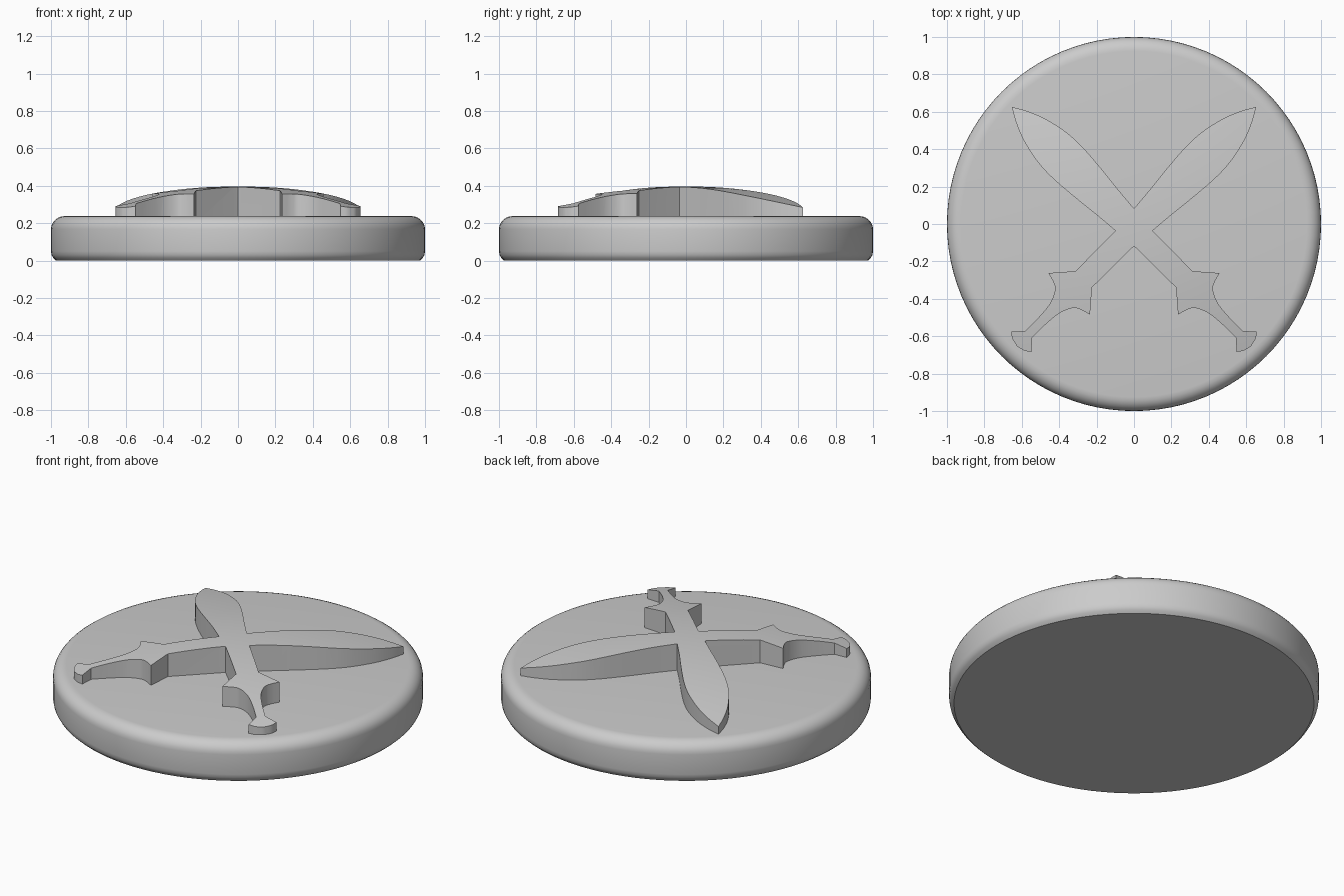
import bpy, bmesh
from math import sin, cos, pi, sqrt, radians
from mathutils import Vector

cube = bpy.data.objects.get("Cube")
if cube:
    bpy.data.objects.remove(cube, do_unlink=True)

# Single matte grey for everything
grey = bpy.data.materials.new("plain grey")
grey.use_nodes = True
grey.diffuse_color = (0.6, 0.6, 0.6, 1)
bsdf = next(n for n in grey.node_tree.nodes if n.type == 'BSDF_PRINCIPLED')
bsdf.inputs["Base Color"].default_value = grey.diffuse_color


def add_object(name, bm):
    bmesh.ops.recalc_face_normals(bm, faces=bm.faces)
    mesh = bpy.data.meshes.new(name)
    bm.to_mesh(mesh)
    bm.free()
    mesh.materials.append(grey)
    obj = bpy.data.objects.new(name, mesh)
    bpy.context.collection.objects.link(obj)
    return obj


def lathe(name, profile, steps=96):
    """Revolve an (r, z) profile that starts and ends on the z axis."""
    bm = bmesh.new()
    verts = [bm.verts.new((r, 0, z)) for r, z in profile]
    edges = [bm.edges.new(pair) for pair in zip(verts, verts[1:])]
    bmesh.ops.spin(bm, geom=verts + edges, cent=(0, 0, 0), axis=(0, 0, 1),
                   angle=2 * pi, steps=steps)
    bmesh.ops.remove_doubles(bm, verts=bm.verts, dist=0.0005)
    return add_object(name, bm)


def smooth_path(points, steps=4):
    """Catmull-Rom curve through the points, corners kept at both ends."""
    p = [Vector(q) for q in points]
    p = [2 * p[0] - p[1]] + p + [2 * p[-1] - p[-2]]
    path = []
    for a, b, c, d in zip(p, p[1:], p[2:], p[3:]):
        for i in range(steps):
            t = i / steps
            path.append(0.5 * (2 * b + (c - a) * t
                               + (2 * a - 5 * b + 4 * c - d) * t * t
                               + (3 * b - a - 3 * c + d) * t ** 3))
    return path + [p[-2]]


def sword(name, side):
    """Straight-walled sword on a diagonal, mirrored across its own axis."""
    blade = smooth_path([(0.923, 0), (0.85, 0.042), (0.75, 0.082), (0.62, 0.11),
                         (0.5, 0.115), (0.35, 0.104), (0.2, 0.088), (0.07, 0.077)])
    guard_base = [Vector((-0.08, 0.064)), Vector((-0.38, 0.062))]
    grip = smooth_path([(-0.49, 0.157), (-0.505, 0.105), (-0.53, 0.067),
                        (-0.6, 0.036), (-0.7, 0.026), (-0.795, 0.025)])
    pommel = smooth_path([(-0.852, 0.076), (-0.874, 0.045), (-0.885, 0)])
    half = blade + guard_base + grip + pommel
    outline = half + [Vector((t, -w)) for t, w in reversed(half[1:-1])]
    bm = bmesh.new()
    k = 1 / sqrt(2)
    face = bm.faces.new([bm.verts.new((side * (t - w) * k, (t + w) * k - 0.027, 0.2))
                         for t, w in outline])
    top = bmesh.ops.extrude_face_region(bm, geom=[face])["geom"]
    bmesh.ops.translate(bm, vec=(0, 0, 0.3),
                        verts=[g for g in top if isinstance(g, bmesh.types.BMVert)])
    return add_object(name, bm)


def combine(obj, other, operation):
    """Apply a boolean and discard the second object."""
    mod = obj.modifiers.new(operation.lower(), 'BOOLEAN')
    mod.operation, mod.object, mod.solver = operation, other, 'EXACT'
    graph = bpy.context.evaluated_depsgraph_get()
    graph.update()
    mesh = bpy.data.meshes.new_from_object(obj.evaluated_get(graph))
    obj.modifiers.clear()
    obj.data = mesh
    bpy.data.objects.remove(other, do_unlink=True)


# Round base with a soft upper rim and a small lower fillet
rim = [(0.925 + 0.075 * cos(a), 0.168 + 0.07 * sin(a))
       for a in (radians(15 * i) for i in range(7))]
base = lathe("round_base", [(0, 0), (0.973, 0), (0.988, 0.014), (0.997, 0.03),
                            (1, 0.05)] + rim + [(0, 0.238)])

# Crossed swords trimmed by a shallow dome
swords = sword("crossed_swords", 1)
combine(swords, sword("second_sword", -1), 'UNION')
curve_radius, peak = 3.7, 0.396
arc = [(r, peak - curve_radius + sqrt(curve_radius ** 2 - r * r))
       for r in (i / 16 for i in range(17))]
dome = lathe("dome_cutter", arc + [(1, 0.1), (0, 0.1)])
dome.hide_render = True
combine(swords, dome, 'INTERSECT')

# Smooth shading with crisp edges
bpy.ops.object.select_all(action='DESELECT')
for obj in (base, swords):
    obj.select_set(True)
bpy.context.view_layer.objects.active = base
bpy.ops.object.shade_smooth_by_angle(angle=radians(30))
